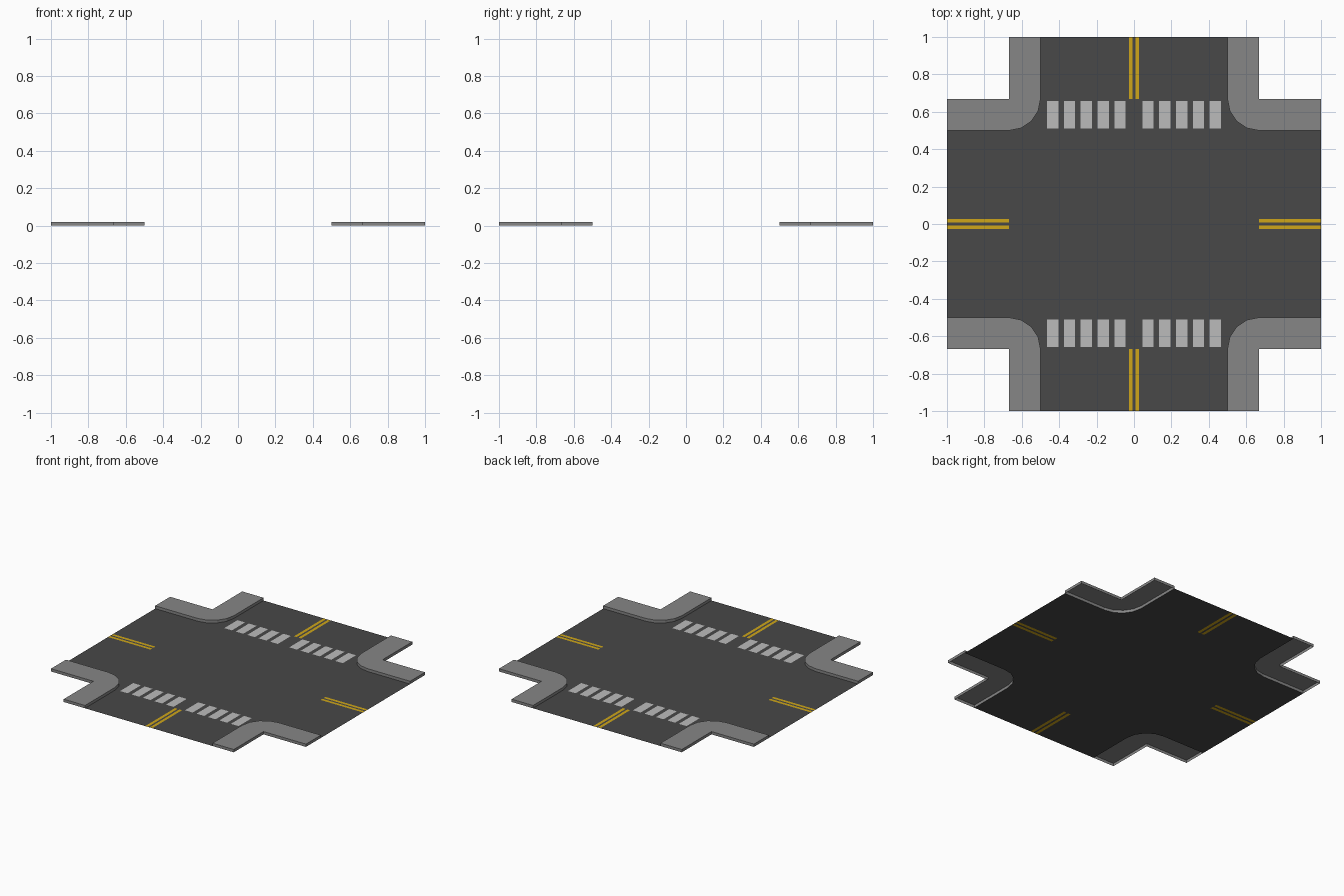
import bpy, bmesh, math

if "Cube" in bpy.data.objects:
    bpy.data.objects.remove(bpy.data.objects["Cube"])

EDGE, WALK, END = 0.5, 0.667, 1.0      # kerb line, pavement outer line, tile edge
KERB_H = 0.02
SEG = 4                                # segments per rounded corner


def material(name, rgb):
    m = bpy.data.materials.new(name)
    m.diffuse_color = (*rgb, 1)
    m.use_nodes = True
    m.node_tree.nodes["Principled BSDF"].inputs["Base Color"].default_value = m.diffuse_color
    return m


ASPHALT = material("asphalt", (0.065, 0.065, 0.065))
YELLOW = material("yellow_paint", (0.62, 0.38, 0.01))
WHITE = material("white_paint", (0.5, 0.5, 0.5))
CONCRETE = material("concrete", (0.24, 0.24, 0.24))


def finish(bm, name, mats):
    bmesh.ops.remove_doubles(bm, verts=bm.verts, dist=1e-5)
    me = bpy.data.meshes.new(name)
    bm.to_mesh(me)
    bm.free()
    for m in mats:
        me.materials.append(m)
    ob = bpy.data.objects.new(name, me)
    bpy.context.collection.objects.link(ob)
    return ob


def face(bm, pts, z=0.0, mat=0):
    """Flat polygon that always faces up."""
    f = bm.faces.new([bm.verts.new((x, y, z)) for x, y in pts])
    f.normal_update()
    if f.normal.z < 0:
        f.normal_flip()
    f.material_index = mat
    return f


def rect(bm, x0, x1, y0, y1, z=0.0, mat=0):
    return face(bm, [(x0, y0), (x1, y0), (x1, y1), (x0, y1)], z, mat)


# Rounded kerb corner in the +x +y quadrant, from the x arm to the y arm
R = WALK - EDGE
arc = [(WALK - R * math.sin(i * math.pi / 2 / SEG), WALK - R * math.cos(i * math.pi / 2 / SEG))
       for i in range(SEG + 1)]
quadrants = [(sx, sy) for sx in (-1, 1) for sy in (-1, 1)]

# Road sheet with inlaid double yellow lines
LINE = (0.007, 0.028)
half = [*LINE, EDGE, WALK, END]
cuts = [-v for v in reversed(half)] + half
bm = bmesh.new()
for x0, x1 in zip(cuts, cuts[1:]):
    for y0, y1 in zip(cuts, cuts[1:]):
        cx, cy = abs(x0 + x1) / 2, abs(y0 + y1) / 2
        if cx > EDGE and cy > EDGE:
            continue
        painted = (cx > WALK and LINE[0] < cy < LINE[1]) or (cy > WALK and LINE[0] < cx < LINE[1])
        rect(bm, x0, x1, y0, y1, mat=int(painted))
for sx, sy in quadrants:
    face(bm, [(sx * x, sy * y) for x, y in [(EDGE, EDGE)] + arc])
finish(bm, "road", [ASPHALT, YELLOW])

# Zebra crossings on the front and back arms
bm = bmesh.new()
for sx, sy in quadrants:
    for i in range(5):
        x = 0.045 + i * 0.09
        a, b = sorted((sx * x, sx * (x + 0.06)))
        c, d = sorted((sy * 0.51, sy * 0.658))
        rect(bm, a, b, c, d, z=0.001)
finish(bm, "crosswalk_stripes", [WHITE])

# Corner pavements: raised tops with side walls, open underneath
outline = [(EDGE, END), (WALK, END), (WALK, WALK), (END, WALK), (END, EDGE)] + arc
for n, (sx, sy) in enumerate(quadrants):
    bm = bmesh.new()
    top = face(bm, [(sx * x, sy * y) for x, y in outline], z=KERB_H)
    ext = bmesh.ops.extrude_edge_only(bm, edges=list(top.edges))
    for v in ext["geom"]:
        if isinstance(v, bmesh.types.BMVert):
            v.co.z = 0
    bmesh.ops.recalc_face_normals(bm, faces=bm.faces)
    top.normal_update()
    if top.normal.z < 0:
        bmesh.ops.reverse_faces(bm, faces=bm.faces)
    finish(bm, f"sidewalk_{n + 1}", [CONCRETE])
